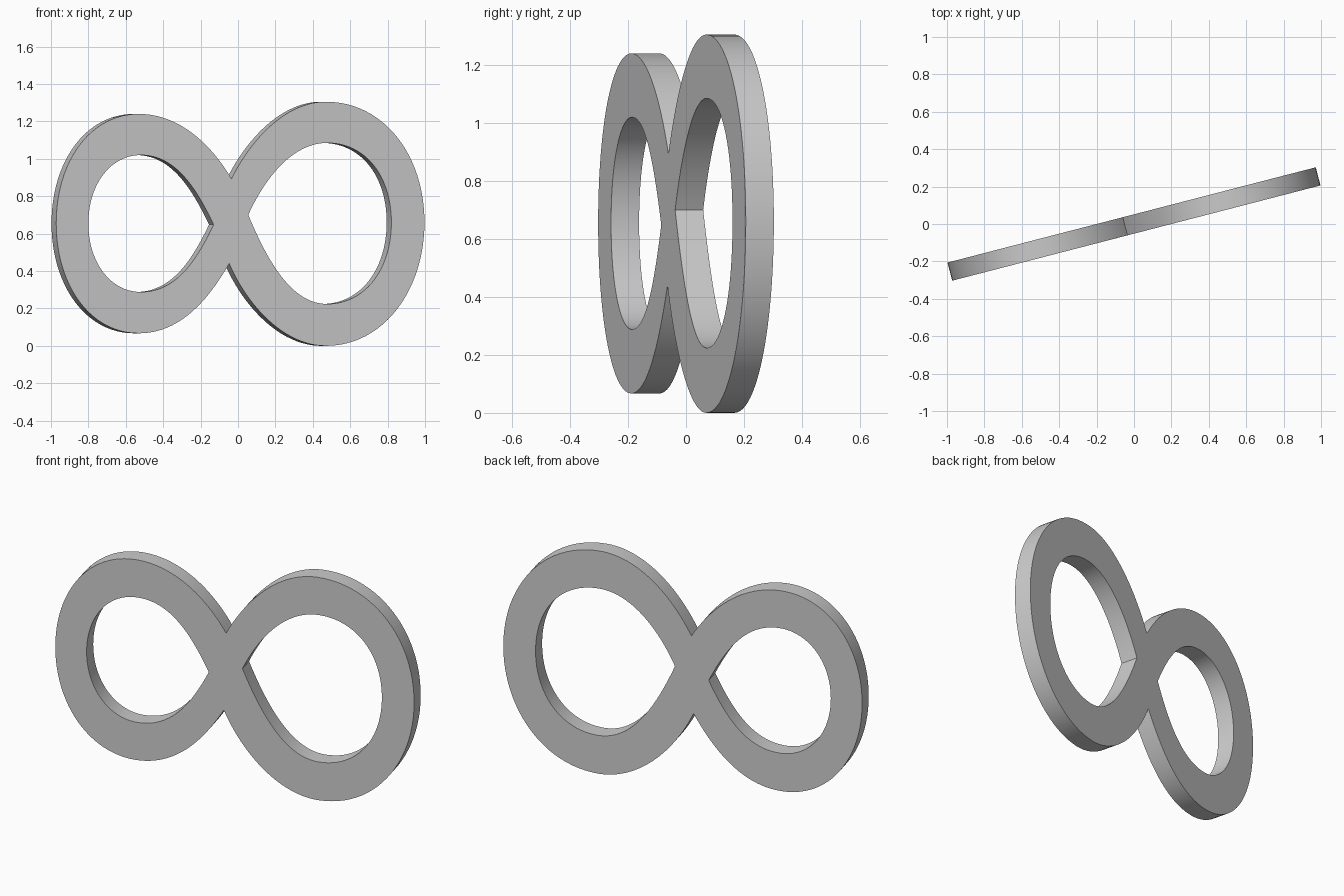
import bpy
import math

if "Cube" in bpy.data.objects:
    bpy.data.objects.remove(bpy.data.objects["Cube"])

ANGLE = math.radians(14.5)   # plate is turned about the vertical axis
THICK = 0.1


def to_plate(p):
    # front-view x of the front face -> position along the plate
    return ((p[0] - THICK / 2 * math.sin(ANGLE)) / math.cos(ANGLE), p[1], 0)


def add_outline(curve, knots):
    # each knot: (point, incoming handle offset, outgoing handle offset)
    spline = curve.splines.new('BEZIER')
    spline.bezier_points.add(len(knots) - 1)
    spline.use_cyclic_u = True
    spline.resolution_u = 24
    for bp, (p, hin, hout) in zip(spline.bezier_points, knots):
        bp.handle_left_type = bp.handle_right_type = 'FREE'
        bp.co = to_plate(p)
        bp.handle_left = to_plate((p[0] + hin[0], p[1] + hin[1]))
        bp.handle_right = to_plate((p[0] + hout[0], p[1] + hout[1]))


curve = bpy.data.curves.new("infinity_loop", 'CURVE')
curve.dimensions = '2D'
curve.fill_mode = 'BOTH'
curve.extrude = THICK / 2

# outer silhouette, clockwise from the upper notch
add_outline(curve, [
    ((-0.035, 0.893), (-0.11, 0.19), (0.11, 0.22)),
    ((0.47, 1.305), (-0.21, 0), (0.31, 0)),
    ((0.997, 0.66), (0, 0.36), (0, -0.36)),
    ((0.47, 0.0), (0.31, 0), (-0.22, 0)),
    ((-0.047, 0.44), (0.10, -0.23), (-0.12, -0.21)),
    ((-0.53, 0.067), (0.21, 0), (-0.26, 0)),
    ((-0.972, 0.655), (0, -0.33), (0, 0.33)),
    ((-0.53, 1.24), (-0.26, 0), (0.21, 0)),
])
# left hole, pointed toward the crossing
add_outline(curve, [
    ((-0.13, 0.648), (-0.10, 0.21), (-0.10, -0.21)),
    ((-0.52, 0.288), (0.18, 0), (-0.16, 0)),
    ((-0.80, 0.655), (0, -0.21), (0, 0.21)),
    ((-0.52, 1.02), (-0.16, 0), (0.18, 0)),
])
# right hole, pointed toward the crossing
add_outline(curve, [
    ((0.055, 0.70), (0.10, -0.24), (0.09, 0.20)),
    ((0.475, 1.085), (-0.18, 0), (0.21, 0)),
    ((0.82, 0.66), (0, 0.245), (0, -0.245)),
    ((0.475, 0.224), (0.21, 0), (-0.19, 0)),
])

loop = bpy.data.objects.new("infinity_loop", curve)
bpy.context.collection.objects.link(loop)
loop.rotation_euler = (math.pi / 2, 0, ANGLE)
bpy.context.view_layer.objects.active = loop
loop.select_set(True)
bpy.ops.object.convert(target='MESH')
bpy.ops.object.shade_smooth_by_angle(angle=math.radians(30))
